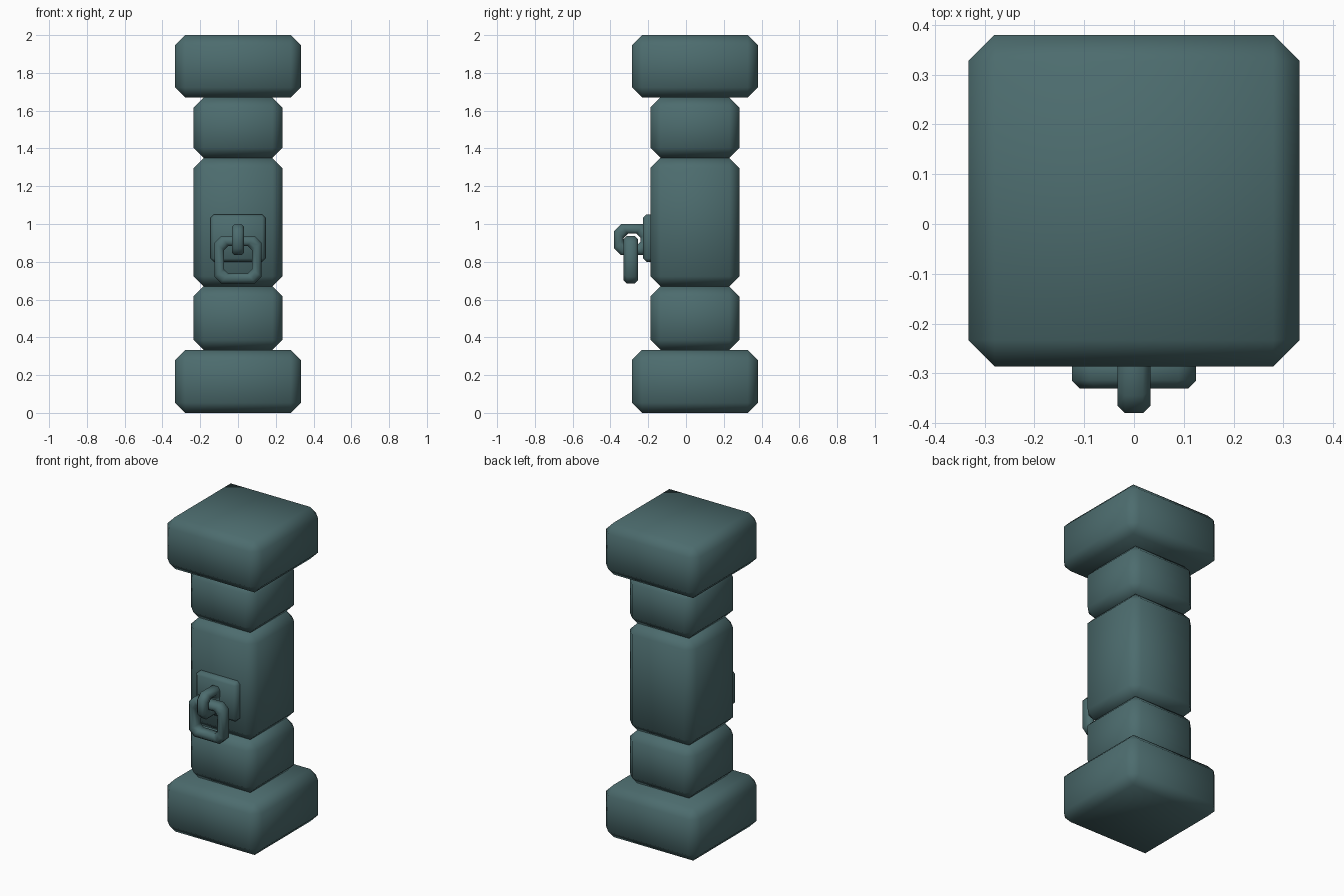
import bpy, bmesh
from mathutils import Vector

if "Cube" in bpy.data.objects:
    bpy.data.objects.remove(bpy.data.objects["Cube"])

mat = bpy.data.materials.new("dark teal stone")
mat.diffuse_color = (0.073, 0.15, 0.156, 1)
mat.use_nodes = True
mat.node_tree.nodes["Principled BSDF"].inputs["Base Color"].default_value = mat.diffuse_color


def finish(name, bm):
    bmesh.ops.recalc_face_normals(bm, faces=bm.faces[:])
    me = bpy.data.meshes.new(name)
    bm.to_mesh(me)
    bm.free()
    me.materials.append(mat)
    for p in me.polygons:
        p.use_smooth = True
    ob = bpy.data.objects.new(name, me)
    bpy.context.collection.objects.link(ob)
    return ob


def block(name, lo, hi, chamfer):
    """Box between two corners with a single-cut chamfer on every edge."""
    lo, hi = Vector(lo), Vector(hi)
    bm = bmesh.new()
    bmesh.ops.create_cube(bm, size=1)
    for v in bm.verts:
        v.co = (lo + hi) / 2 + Vector(a * b for a, b in zip(v.co, hi - lo))
    bmesh.ops.bevel(bm, geom=bm.edges[:], offset=chamfer, segments=1,
                    affect='EDGES', profile=0.5)
    return finish(name, bm)


def link(name, centre, half_u, half_v, bar, depth, corner, cut, place):
    """Chain link: chamfered rectangular loop with a chamfered bar section."""
    h = depth / 2
    section = [(cut, -h), (bar - cut, -h), (bar, -h + cut), (bar, h - cut),
               (bar - cut, h), (cut, h), (0, h - cut), (0, -h + cut)]
    bm = bmesh.new()
    loops = []
    for d, t in section:
        a, b, c = half_u - d, half_v - d, corner - 0.25 * d
        pts = [(a, c - b), (a, b - c), (a - c, b), (c - a, b),
               (-a, b - c), (-a, c - b), (c - a, -b), (a - c, -b)]
        loops.append([bm.verts.new(Vector(centre) + Vector(place(u, v, t)))
                      for u, v in pts])
    for i in range(8):
        for j in range(8):
            p, q = loops[i], loops[(i + 1) % 8]
            k = (j + 1) % 8
            bm.faces.new((p[j], p[k], q[k], q[j]))
    return finish(name, bm)


# Stacked blocks of the pillar
wide, slim, yc = 0.333, 0.235, 0.047
for name, r, z0, z1 in (("base_block", wide, 0, 0.333),
                        ("lower_shaft", slim, 0.333, 0.67),
                        ("middle_shaft", slim, 0.67, 1.35),
                        ("upper_shaft", slim, 1.35, 1.67),
                        ("cap_block", wide, 1.67, 2.0)):
    block(name, (-r, yc - r, z0), (r, yc + r, z1), 0.053)

# Mounting plate on the front
block("mounting_plate", (-0.146, -0.228, 0.80), (0.146, -0.15, 1.05), 0.018)

# Fixed link standing out of the plate, and the hanging link through it
link("fixed_link", (0, -0.285, 0.917), 0.095, 0.082, 0.05, 0.066, 0.035, 0.015,
     lambda u, v, t: (t, u, v))
link("hanging_link", (0, -0.292, 0.811), 0.125, 0.125, 0.052, 0.076, 0.035, 0.016,
     lambda u, v, t: (u, t, v))
